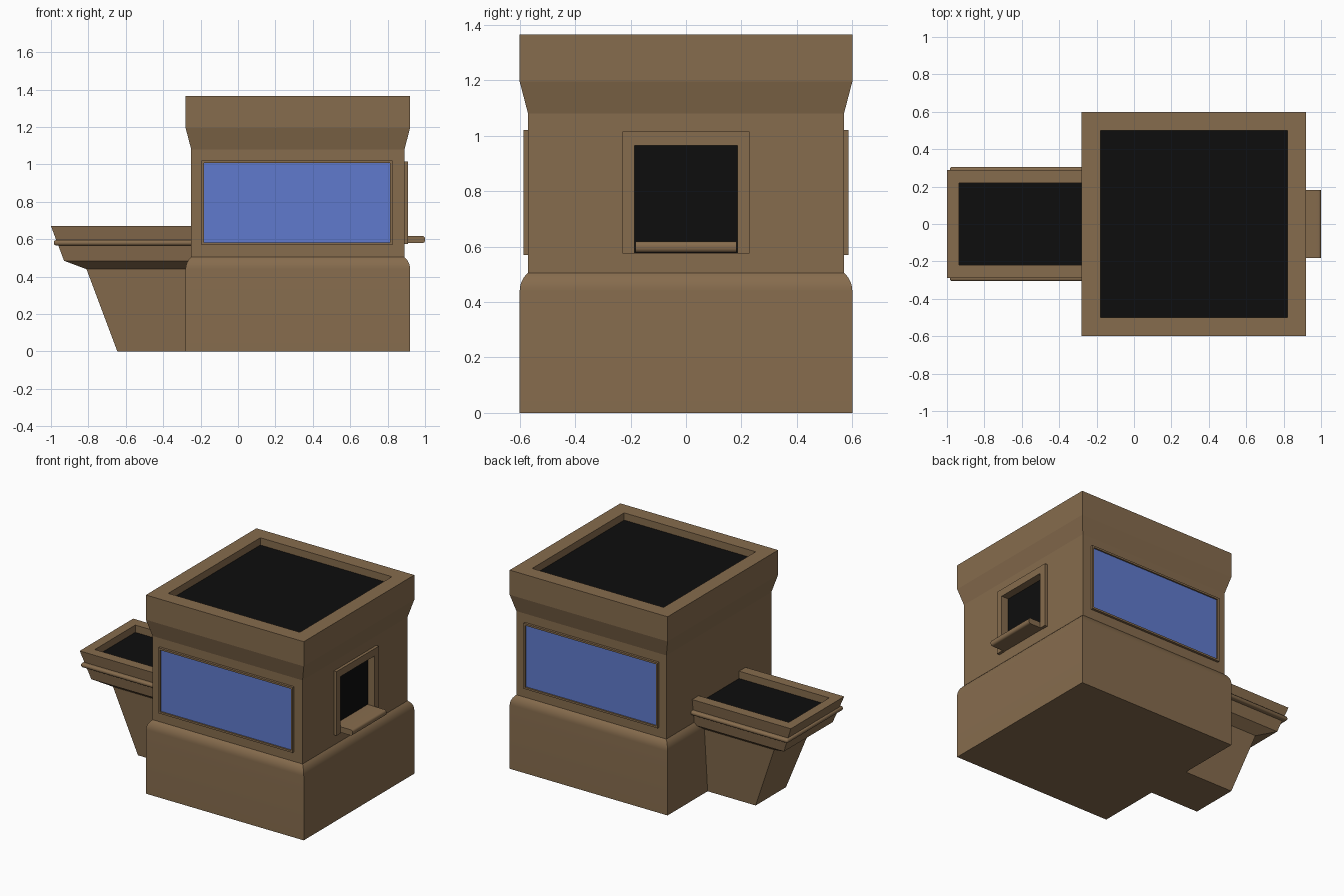
import bpy, bmesh, math

if "Cube" in bpy.data.objects:
    bpy.data.objects.remove(bpy.data.objects["Cube"])


def material(name, rgb):
    m = bpy.data.materials.new(name)
    m.diffuse_color = (*rgb, 1)
    m.use_nodes = True
    m.node_tree.nodes["Principled BSDF"].inputs["Base Color"].default_value = m.diffuse_color
    return m


BROWN = material("brown", (0.24, 0.15, 0.075))
BLACK = material("black", (0.004, 0.004, 0.004))
BLUE = material("blue", (0.115, 0.195, 0.61))


def finish(name, bm, mats):
    bmesh.ops.recalc_face_normals(bm, faces=bm.faces)
    me = bpy.data.meshes.new(name)
    bm.to_mesh(me)
    bm.free()
    for m in mats:
        me.materials.append(m)
    ob = bpy.data.objects.new(name, me)
    bpy.context.collection.objects.link(ob)
    return ob


def smooth(ob, degrees):
    for p in ob.data.polygons:
        p.use_smooth = True
    ob.data.set_sharp_from_angle(angle=math.radians(degrees))


def loft(name, rings):
    """Stack rectangles (x0, x1, half_y, z); the last one is a black floor."""
    bm = bmesh.new()
    loops = [[bm.verts.new(c) for c in ((x0, -h, z), (x1, -h, z), (x1, h, z), (x0, h, z))]
             for x0, x1, h, z in rings]
    bm.faces.new(loops[0])
    for a, b in zip(loops, loops[1:]):
        for i in range(4):
            j = (i + 1) % 4
            bm.faces.new((a[i], a[j], b[j], b[i]))
    bm.faces.new(loops[-1]).material_index = 1
    return finish(name, bm, [BROWN, BLACK])


def boxes(name, extents, mat):
    """One object made of boxes (x0, x1, y0, y1, z0, z1)."""
    bm = bmesh.new()
    for x0, x1, y0, y1, z0, z1 in extents:
        vs = bmesh.ops.create_cube(bm, size=1)["verts"]
        for v in vs:
            v.co = (x1 if v.co.x > 0 else x0, y1 if v.co.y > 0 else y0, z1 if v.co.z > 0 else z0)
    return finish(name, bm, [mat])


def bevel(ob, width, segments, pick):
    """Round the edges for which pick(a, b) is true."""
    bm = bmesh.new()
    bm.from_mesh(ob.data)
    edges = [e for e in bm.edges if pick(e.verts[0].co, e.verts[1].co)]
    bmesh.ops.bevel(bm, geom=edges, offset=width, segments=segments, profile=0.5, affect='EDGES')
    bm.to_mesh(ob.data)
    bm.free()
    smooth(ob, 40)


# Main tower: plinth with rounded shoulder, flared parapet, sunken roof
CX = 0.32
sweep, radius = math.radians(49.5), 0.0855
profile = [(0.6, 0)]
for i in range(7):
    a = sweep * i / 6
    profile.append((0.6 - radius * (1 - math.cos(a)), 0.44 + radius * math.sin(a)))
profile += [(0.57, 1.08), (0.6, 1.195), (0.6, 1.365), (0.5, 1.365), (0.5, 1.315)]
tower = loft("tower", [(CX - h, CX + h, h, z) for h, z in profile])

# Serving hatch recess cut into the right wall
cutter = boxes("hatch_cutter", [(0.855, 1.1, -0.185, 0.185, 0.577, 0.965)], BROWN)
cutter.hide_render = True
mod = tower.modifiers.new("hatch", 'BOOLEAN')
mod.operation, mod.solver, mod.object = 'DIFFERENCE', 'EXACT', cutter
bpy.context.view_layer.objects.active = tower
bpy.ops.object.modifier_apply(modifier=mod.name)
bpy.data.objects.remove(cutter)
smooth(tower, 12)

# Hatch frame, dark opening and rounded sill
boxes("hatch_frame", [(0.88, 0.91, -0.23, -0.185, 0.575, 1.015),
                      (0.88, 0.91, 0.185, 0.23, 0.575, 1.015),
                      (0.88, 0.91, -0.185, 0.185, 0.965, 1.015)], BROWN)
boxes("hatch_opening", [(0.85, 0.857, -0.185, 0.185, 0.577, 0.965)], BLACK)
sill = boxes("hatch_sill", [(0.853, 1.0, -0.183, 0.183, 0.579, 0.618)], BROWN)
bevel(sill, 0.015, 4, lambda a, b: min(a.x, b.x) > 0.95 and abs(a.y - b.y) > 0.1)

# Wide windows on front and back
for side, name in ((-1, "front"), (1, "back")):
    def span(p, q):
        return (side * p, side * q) if side > 0 else (side * q, side * p)
    y = span(0.55, 0.586)
    boxes(name + "_window_frame", [(-0.195, 0.825, *y, 0.57, 0.583),
                                   (-0.195, 0.825, *y, 1.007, 1.02),
                                   (-0.195, -0.182, *y, 0.583, 1.007),
                                   (0.812, 0.825, *y, 0.583, 1.007)], BROWN)
    boxes(name + "_window_pane", [(-0.182, 0.812, *span(0.55, 0.576), 0.583, 1.007)], BLUE)

# Side trough on a tapered foot
loft("trough", [(-0.645, -0.2, 0.165, 0), (-0.81, -0.2, 0.2, 0.44), (-0.93, -0.2, 0.265, 0.485),
                (-1.0, -0.2, 0.29, 0.67), (-0.935, -0.22, 0.22, 0.67), (-0.935, -0.22, 0.22, 0.62)])

# Rounded moulding around the trough
band = boxes("trough_moulding", [(-0.985, -0.23, -0.305, 0.305, 0.567, 0.595)], BROWN)
bevel(band, 0.012, 3, lambda a, b: max(a.x, b.x) < -0.9 or abs(a.x - b.x) > 0.1)
